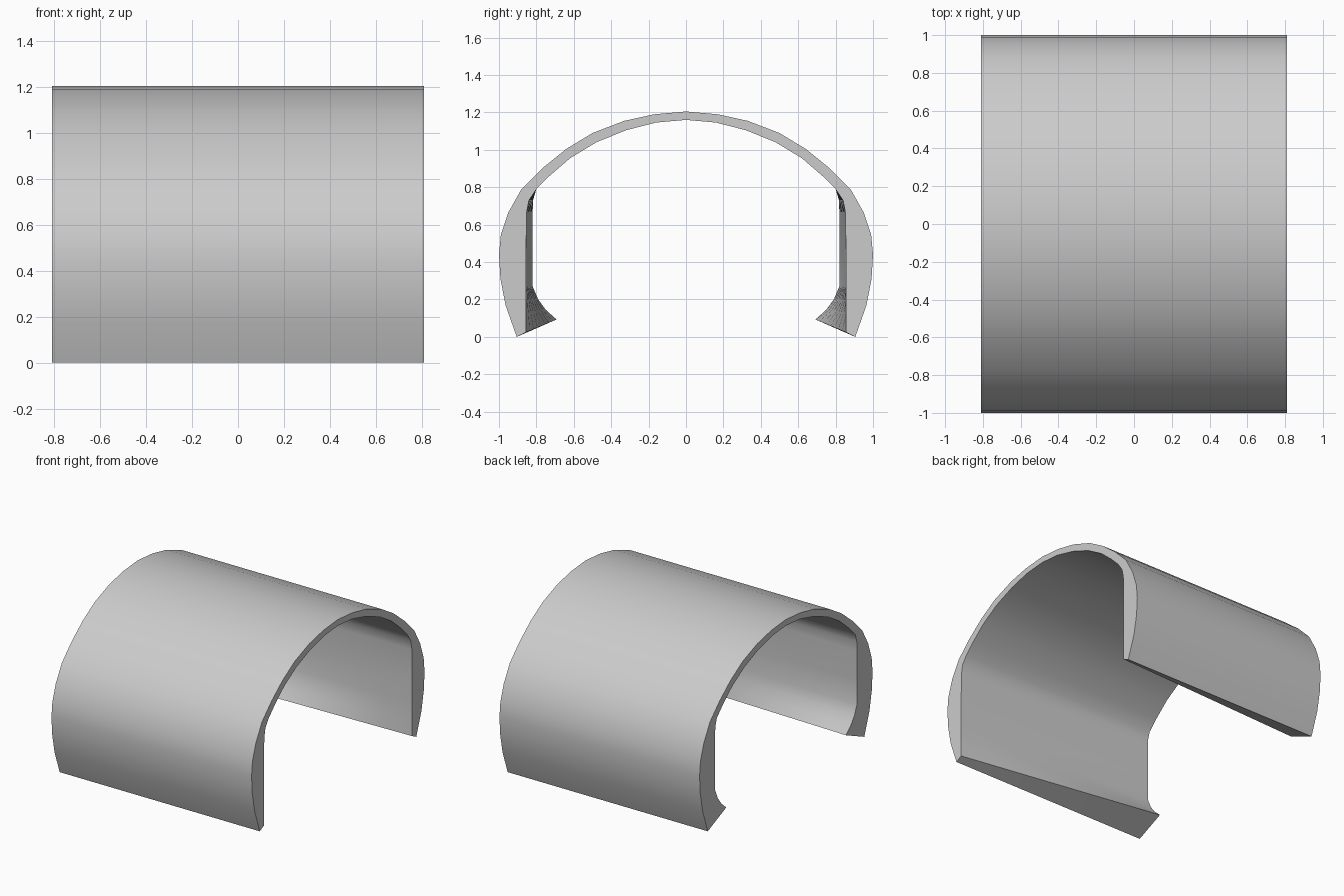
import bpy, bmesh, math
from mathutils import Vector

cube = bpy.data.objects.get("Cube")
if cube:
    bpy.data.objects.remove(cube)

HALF_LENGTH = 0.81
SECTIONS = 8

# Half profiles as (y, z), from the crown down to the foot
outer = [(0, 1.205), (.17, 1.19), (.33, 1.155), (.5, 1.09), (.64, 1.005), (.77, .9),
         (.88, .79), (.95, .665), (.99, .545), (1, .44), (.992, .31), (.965, .17), (.905, 0)]
arch = [(0, 1.16), (.16, 1.146), (.32, 1.105), (.48, 1.04), (.62, .955), (.73, .86), (.8, .79)]
inner_plain = arch + [(.84, .73), (.853, .66), (.855, .45), (.855, .27),
                      (.855, .19), (.855, .12), (.855, .025)]
inner_hooked = arch + [(.818, .73), (.82, .66), (.82, .45), (.82, .27),
                       (.79, .2), (.75, .145), (.692, .093)]


def full(half):
    """Mirror a half profile into a whole one running from -y to +y."""
    return [Vector((-y, z)) for y, z in half[:0:-1]] + [Vector(p) for p in half]


# Clip shell: a closed section lofted from the hooked end to the plain end
bm = bmesh.new()
rings = []
for i in range(SECTIONS + 1):
    t = i / SECTIONS
    inside = [a.lerp(b, t) for a, b in zip(full(inner_hooked), full(inner_plain))]
    section = full(outer) + inside[::-1]
    x = HALF_LENGTH * (2 * t - 1)
    rings.append([bm.verts.new((x, p.x, p.y)) for p in section])
for a, b in zip(rings, rings[1:]):
    for j in range(len(a)):
        k = (j + 1) % len(a)
        bm.faces.new((a[j], a[k], b[k], b[j]))
bm.faces.new(rings[0])
bm.faces.new(rings[-1])
bmesh.ops.recalc_face_normals(bm, faces=bm.faces[:])
mesh = bpy.data.meshes.new("clip_shell")
bm.to_mesh(mesh)
bm.free()

shell = bpy.data.objects.new("clip_shell", mesh)
bpy.context.collection.objects.link(shell)

# Plain grey material
grey = bpy.data.materials.new("light_grey")
grey.use_nodes = True
colour = (0.6, 0.6, 0.6, 1)
grey.diffuse_color = colour
grey.node_tree.nodes["Principled BSDF"].inputs["Base Color"].default_value = colour
mesh.materials.append(grey)

# Smooth curves, sharp rims
bpy.ops.object.select_all(action="DESELECT")
shell.select_set(True)
bpy.context.view_layer.objects.active = shell
bpy.ops.object.shade_smooth_by_angle(angle=math.radians(45))
